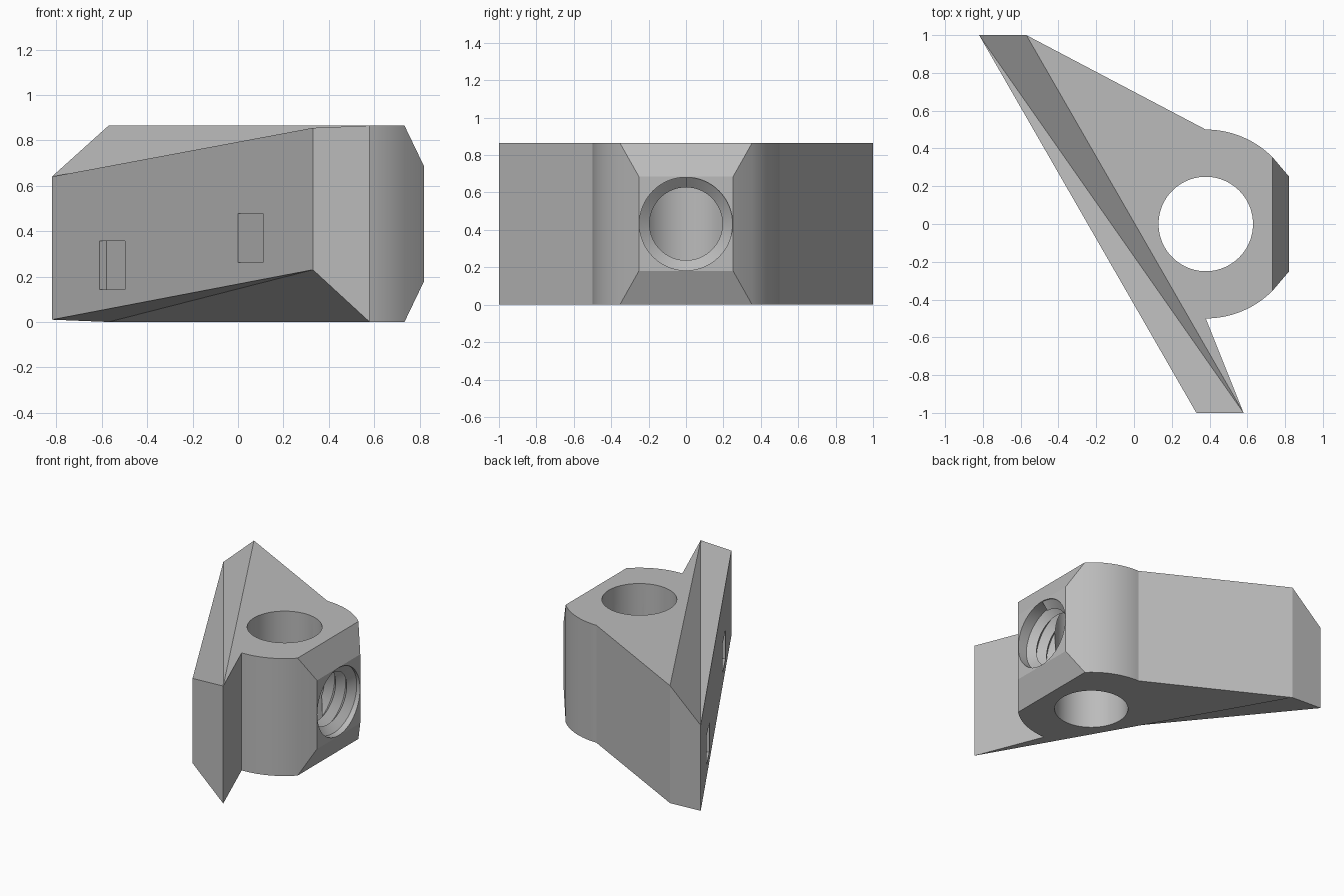
import bpy, bmesh, math
from mathutils import Matrix, Vector

if "Cube" in bpy.data.objects:
    bpy.data.objects.remove(bpy.data.objects["Cube"])

H = 0.865                 # block height
CX, BORE_Z = 0.38, 0.4325  # hole centre

grey = bpy.data.materials.new("mid_grey")
grey.diffuse_color = (0.5, 0.5, 0.5, 1)
grey.use_nodes = True
grey.node_tree.nodes["Principled BSDF"].inputs["Base Color"].default_value = grey.diffuse_color


def make_object(name, bm):
    bmesh.ops.recalc_face_normals(bm, faces=bm.faces[:])
    mesh = bpy.data.meshes.new(name)
    bm.to_mesh(mesh)
    bm.free()
    mesh.materials.append(grey)
    ob = bpy.data.objects.new(name, mesh)
    bpy.context.collection.objects.link(ob)
    return ob


# Block: plan outline with a rounded boss, extruded between two levels
def arc(a0, a1, n=16):
    return [(CX + 0.5 * math.cos(math.radians(a0 + (a1 - a0) * i / n)),
             0.5 * math.sin(math.radians(a0 + (a1 - a0) * i / n))) for i in range(n + 1)]


upper, lower = arc(90, 45), arc(-45, -90)
outline = [(-0.57, 1)] + upper + lower + [(0.58, -1)]
bm = bmesh.new()
bot = [bm.verts.new((x, y, 0)) for x, y in outline]
top = [bm.verts.new((x, y, H)) for x, y in outline]
nose_edge = len(upper)
for i in range(len(outline) - 1):
    if i != nose_edge:
        bm.faces.new((bot[i], bot[i + 1], top[i + 1], top[i]))
bm.faces.new(top)
bm.faces.new(bot[::-1])

# Tapered nose around the side bore
k = nose_edge
base = [bot[k], bot[k + 1], top[k + 1], top[k]]
tip = [bm.verts.new((0.82, y, z)) for y, z in
       ((0.252, 0.18), (-0.252, 0.18), (-0.252, 0.685), (0.252, 0.685))]
for i in range(4):
    j = (i + 1) % 4
    bm.faces.new((base[i], base[j], tip[j], tip[i]))
bm.faces.new(tip)

# Slanted contact face with its twisted bevels above and below
lb, lt = bm.verts.new((-0.82, 1, 0.01)), bm.verts.new((-0.82, 1, 0.64))
rb, rt = bm.verts.new((0.33, -1, 0.23)), bm.verts.new((0.33, -1, 0.855))
for f in ((lb, lt, rt, rb), (lb, lt, top[0], bot[0]), (rb, rt, top[-1], bot[-1]),
          (top[0], lt, top[-1]), (lt, rt, top[-1]),
          (bot[0], lb, rb), (bot[0], rb, bot[-1])):
    bm.faces.new(f)
block = make_object("clamp_block", bm)

cutters = []

# Vertical through hole
bm = bmesh.new()
bmesh.ops.create_cone(bm, cap_ends=True, segments=96, radius1=0.25, radius2=0.25, depth=2,
                      matrix=Matrix.Translation((CX, 0, H / 2)))
cutters.append(make_object("hole_cutter", bm))

# Threaded side bore: helical zigzag wall, closed at the seam by flat triangles
N, TURNS, PITCH, X0 = 64, 4, 0.09, 0.815
R_OUT, R_IN = 0.249, 0.195
bm = bmesh.new()
cols = []
for i in range(N + 1):
    a = 2 * math.pi * i / N

    def pt(x, r):
        return bm.verts.new((x, r * math.sin(a), BORE_Z + r * math.cos(a)))
    s = X0 - PITCH * i / N
    col = [pt(0.95, R_OUT)]
    for t in range(2 * TURNS + 1):
        col.append(pt(s - PITCH * t / 2, R_OUT if t % 2 == 0 else R_IN))
    col.append(pt(X0 - PITCH * (TURNS + 1) - 0.01, R_OUT))
    cols.append(col)
for a, b in zip(cols, cols[1:]):
    for j in range(len(a) - 1):
        bm.faces.new((a[j], a[j + 1], b[j + 1], b[j]))
bm.faces.new([c[0] for c in cols[:-1]] + [cols[-1][0]])
bm.faces.new([c[-1] for c in cols])
bmesh.ops.remove_doubles(bm, verts=bm.verts[:], dist=1e-5)
bm.verts.ensure_lookup_table()
bmesh.ops.holes_fill(bm, edges=[e for e in bm.edges if e.is_boundary], sides=0)
bmesh.ops.triangulate(bm, faces=bm.faces[:])
cutters.append(make_object("thread_cutter", bm))

# Two square pockets in the slanted face
along = Vector((1.15, -2, 0)).normalized()
inward = Vector((2, 1.15, 0)).normalized()
for x, z, depth in ((-0.553, 0.25, 0.035), (0.055, 0.37, 0.15)):
    y = 1 - 2 * (x + 0.82) / 1.15
    c = Vector((x, y, z)) + inward * (depth - 0.1) / 2
    m = Matrix.Identity(4)
    for i, v in enumerate((along * 0.225, inward * (depth + 0.1), Vector((0, 0, 0.215)), c)):
        m.col[i][:3] = v
    bm = bmesh.new()
    bmesh.ops.create_cube(bm, size=1, matrix=m)
    cutters.append(make_object("pocket_cutter", bm))

# Cut the block, then drop the cutters
bpy.context.view_layer.objects.active = block
block.select_set(True)
for c in cutters:
    mod = block.modifiers.new("cut", 'BOOLEAN')
    mod.operation, mod.solver, mod.object = 'DIFFERENCE', 'EXACT', c
    bpy.ops.object.modifier_apply(modifier=mod.name)
    bpy.data.objects.remove(c)
bpy.ops.object.shade_smooth_by_angle(angle=math.radians(20))
